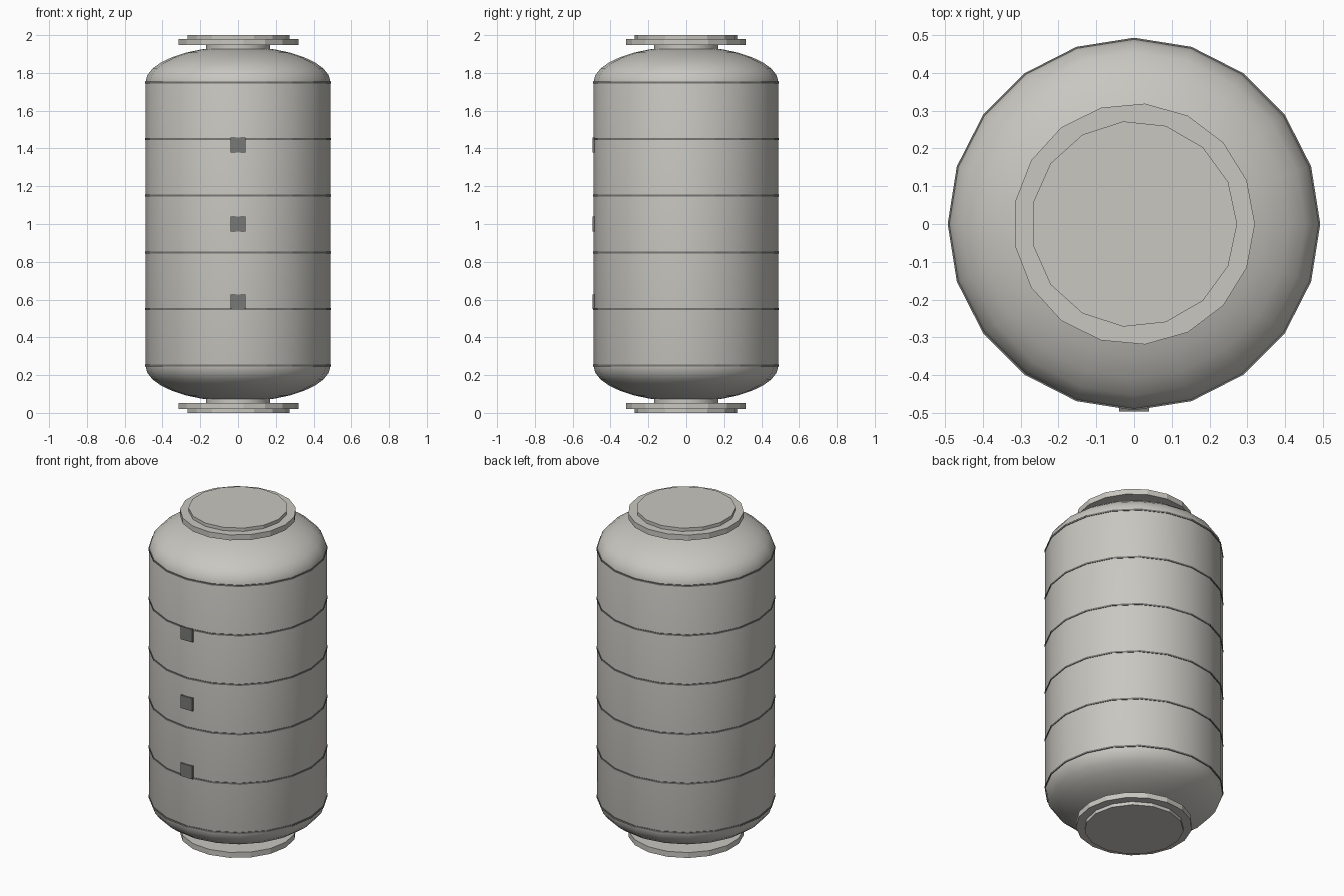
import bpy, bmesh, math

cube = bpy.data.objects.get("Cube")
if cube:
    bpy.data.objects.remove(cube, do_unlink=True)


def material(name, colour):
    m = bpy.data.materials.new(name)
    m.use_nodes = True
    m.diffuse_color = (*colour, 1)
    m.node_tree.nodes["Principled BSDF"].inputs["Base Color"].default_value = (*colour, 1)
    return m


hull_grey = material("hull_grey", (0.58, 0.57, 0.53))
dark_grey = material("dark_grey", (0.19, 0.19, 0.18))


def finish(name, bm, mat, smooth=None):
    bmesh.ops.recalc_face_normals(bm, faces=bm.faces)
    mesh = bpy.data.meshes.new(name)
    bm.to_mesh(mesh)
    bm.free()
    mesh.materials.append(mat)
    obj = bpy.data.objects.new(name, mesh)
    bpy.context.collection.objects.link(obj)
    if smooth:
        bpy.ops.object.select_all(action='DESELECT')
        obj.select_set(True)
        bpy.context.view_layer.objects.active = obj
        bpy.ops.object.shade_smooth_by_angle(angle=math.radians(smooth))
    return obj


def lathe(name, profile, mat, smooth=None, closed=False):
    """Spin (radius, z, sides) rings; rings with different side counts are bridged."""
    bm = bmesh.new()
    loops = []
    for r, z, n in profile:
        vs = [bm.verts.new((r * math.cos(2 * math.pi * i / n),
                            r * math.sin(2 * math.pi * i / n), z)) for i in range(n)]
        loops.append([bm.edges.new((vs[i], vs[(i + 1) % n])) for i in range(n)])
    pairs = list(zip(loops, loops[1:]))
    if closed:
        pairs.append((loops[-1], loops[0]))
    for a, b in pairs:
        bmesh.ops.bridge_loops(bm, edges=a + b)
    if not closed:
        for loop in (loops[0], loops[-1]):
            bmesh.ops.contextual_create(bm, geom=loop)
    return finish(name, bm, mat, smooth)


# Pressure hull with elliptical end domes
RADIUS, DOME, STEPS = 0.49, 0.19, 7
half = [(RADIUS * math.cos(a), 0.75 + DOME * math.sin(a), 20)
        for a in (math.radians(78) * i / STEPS for i in range(STEPS + 1))]
profile = [(r, 1 - h, n) for r, h, n in reversed(half)] + [(r, 1 + h, n) for r, h, n in half]
lathe("hull", profile, hull_grey, 35)

# Hoops around the hull
for i in range(6):
    z = 0.25 + 0.3 * i
    lathe(f"hoop_{i + 1}", [(0.48, z - 0.005, 20), (0.493, z - 0.005, 20),
                            (0.493, z + 0.005, 20), (0.48, z + 0.005, 20)],
          dark_grey, closed=True)

# Docking port at each end: neck, flange, raised rim and recessed hatch
for end, s in (("top", 1), ("bottom", -1)):
    def at(h):
        return 1 + s * h
    lathe(f"{end}_neck", [(0.17, at(0.90), 20), (0.17, at(0.955), 20)], hull_grey, 35)
    lathe(f"{end}_flange", [(0.32, at(0.947), 17), (0.32, at(0.98), 17)], hull_grey)
    lathe(f"{end}_rim", [(0.273, at(0.975), 15), (0.273, at(1), 15),
                         (0.235, at(1), 14), (0.235, at(0.975), 14)],
          hull_grey, closed=True)

# Square windows down the front
for i, z in enumerate((0.588, 1.0, 1.418)):
    bm = bmesh.new()
    bmesh.ops.create_cube(bm, size=1)
    bmesh.ops.scale(bm, vec=(0.08, 0.02, 0.078), verts=bm.verts)
    bmesh.ops.translate(bm, vec=(0, -0.486, z), verts=bm.verts)
    finish(f"window_{i + 1}", bm, dark_grey)
